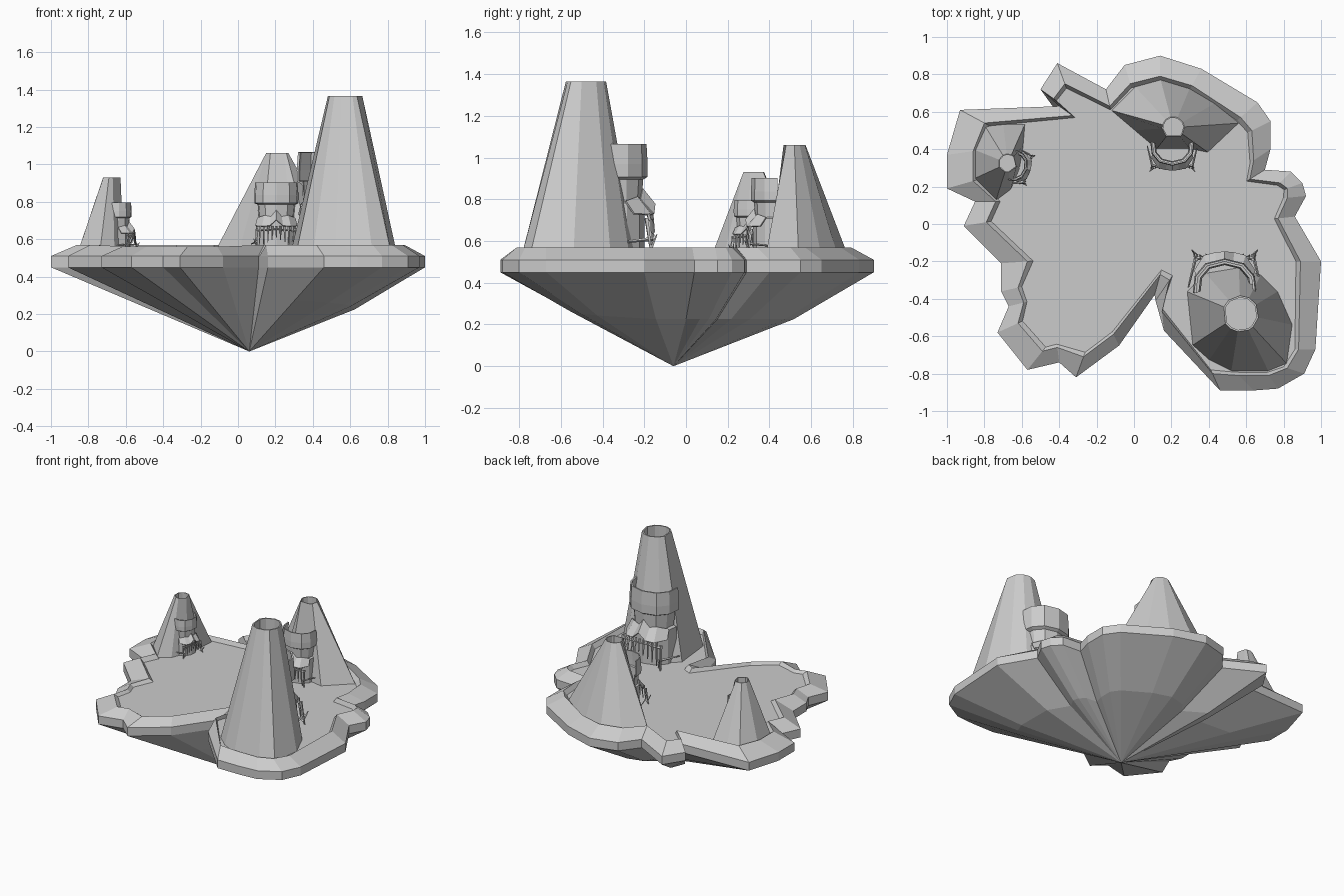
import bpy, math
from mathutils import Vector, Matrix

if "Cube" in bpy.data.objects:
    bpy.data.objects.remove(bpy.data.objects["Cube"])

FLOOR = 0.54


def mesh_object(name, verts, faces, matrix=None):
    me = bpy.data.meshes.new(name)
    me.from_pydata([tuple(v) for v in verts], [], faces)
    me.update()
    ob = bpy.data.objects.new(name, me)
    bpy.context.collection.objects.link(ob)
    if matrix is not None:
        me.transform(matrix)
    return ob


def loft(rings, closed=True):
    """Join equal-length point rings with quads."""
    n = len(rings[0])
    verts = [p for r in rings for p in r]
    faces = []
    for k in range(len(rings) - 1):
        for i in range(n if closed else n - 1):
            j = (i + 1) % n
            faces.append((k*n + i, k*n + j, (k+1)*n + j, (k+1)*n + i))
    return verts, faces


def thicken(ob, t):
    m = ob.modifiers.new("thickness", 'SOLIDIFY')
    m.thickness = t
    m.offset = 0


# Island: rock cone below, upright edge, sloped rim, sunken floor
outer = [(.11, -.38), (.115, -.41), (.16, -.57), (.46, -.89), (.64, -.89), (.77, -.88),
         (.91, -.80), (.97, -.67), (1.0, -.20), (.86, .04), (.92, .15), (.90, .22),
         (.84, .28), (.70, .29), (.73, .40), (.73, .55), (.66, .65), (.36, .83),
         (.14, .90), (-.05, .85), (-.15, .72), (-.41, .86), (-.50, .72), (-.40, .63),
         (-.93, .61), (-1.0, .37), (-1.0, .19), (-.85, .12), (-.91, -.01), (-.71, -.21),
         (-.71, -.36), (-.67, -.44), (-.73, -.58), (-.57, -.78), (-.40, -.74),
         (-.31, -.82), (-.08, -.65)]
ridge = [(.14, -.27), (.19, -.30), (.15, -.47), (.42, -.80), (.56, -.81), (.72, -.81),
         (.82, -.77), (.88, -.67), (.89, -.20), (.77, .03), (.82, .14), (.82, .19),
         (.78, .22), (.62, .24), (.64, .34), (.63, .50), (.57, .57), (.31, .74),
         (.14, .79), (-.02, .75), (-.13, .63), (-.37, .75), (-.43, .67), (-.33, .58),
         (-.80, .54), (-.86, .39), (-.86, .23), (-.74, .12), (-.79, .01), (-.57, -.20),
         (-.62, -.34), (-.59, -.42), (-.62, -.53), (-.49, -.68), (-.41, -.66),
         (-.27, -.71), (-.11, -.59)]
apex = Vector((.06, -.06, 0))


def belly(p):
    q = apex.to_2d().lerp(Vector(p), .6)
    bulge = max(0, min(1, p[0] + p[1] + .3))
    return (q.x, q.y, .27 - .045 * bulge)


rings = [[belly(p) for p in outer],
         [(x, y, .45) for x, y in outer],
         [(x, y, .51) for x, y in outer],
         [(x, y, .57 if x > .1 or y > 0 else .56) for x, y in ridge],
         [(r[0] + .22*(r[0]-o[0]), r[1] + .22*(r[1]-o[1]), FLOOR) for o, r in zip(outer, ridge)]]
verts, faces = loft(rings)
n = len(outer)
faces.append(tuple(range(4*n, 5*n)))
verts.append(tuple(apex))
faces += [(5*n, (i + 1) % n, i) for i in range(n)]
mesh_object("island", verts, faces)


# Hollow-topped towers
def tower(name, base, cx, cy, r, h):
    rim, hole, pit = [], [], []
    for x, y in base:
        a = math.atan2(y - cy, x - cx)
        c, s = math.cos(a), math.sin(a)
        rim.append((cx + r*c, cy + r*s, h))
        hole.append((cx + .9*r*c, cy + .9*r*s, h))
        pit.append((cx + .9*r*c, cy + .9*r*s, h - 1.5*r))
    v, f = loft([[(x, y, FLOOR - .02) for x, y in base], rim, hole, pit])
    m = len(base)
    f.append(tuple(range(3*m, 4*m)))
    mesh_object(name, v, f)


tower("large_tower", [(.28, -.36), (.31, -.65), (.40, -.73), (.52, -.79), (.72, -.79), (.82, -.75),
                      (.85, -.54), (.77, -.36), (.68, -.27), (.56, -.23), (.38, -.26)],
      .57, -.48, .097, 1.365)
tower("rear_tower", [(.12, .40), (.30, .40), (.40, .38), (.57, .54), (.44, .65), (.30, .73),
                     (.14, .78), (0, .74), (-.13, .61), (0, .50)], .21, .515, .06, 1.06)
tower("left_tower", [(-.74, .12), (-.66, .18), (-.61, .30), (-.59, .42), (-.58, .54), (-.70, .54),
                     (-.80, .53), (-.86, .40), (-.86, .24)], -.675, .325, .05, .93)


# Gatehouse in local space: +y forward, z up from the floor
def arc(s, z, fwd=0):
    half = [(.165, -.05), (.155, .04), (.10, .105)]
    pts = half + [(0, .13)] + [(-x, y) for x, y in reversed(half)]
    return [(x*s, y*s + fwd, z) for x, y in pts]


def bar(a, b, r):
    """Tapered four-sided stick from a to b."""
    a, b = Vector(a), Vector(b)
    q = (b - a).to_track_quat('Z', 'Y')
    ring = [Vector((math.cos(t), math.sin(t), 0)) for t in (0, math.pi/2, math.pi, 3*math.pi/2)]
    v, f = loft([[a + q @ (r*p) for p in ring], [b + q @ (.4*r*p) for p in ring]])
    return v, f + [(3, 2, 1, 0), (4, 5, 6, 7)]


def gatehouse(name, x, y, angle, s):
    m = Matrix.Translation((x, y, FLOOR)) @ Matrix.Rotation(angle, 4, 'Z') @ Matrix.Scale(s, 4)
    # wide parapet band, standing free of the tower
    v, f = loft([arc(.86, .36), arc(1, .37), arc(1, .43), arc(.96, .525)], False)
    thicken(mesh_object(name + "_parapet", v, f, m), .012*s)
    # narrower wall beneath
    v, f = loft([arc(.90, -.02), arc(.90, .24), arc(.80, .25), arc(.86, .37)], False)
    thicken(mesh_object(name + "_wall", v, f, m), .008*s)
    # sloping porch roof with a raised middle
    top = [(-.145, .03, .25), (-.09, .085, .27), (-.04, .10, .26), (0, .11, .31),
           (.04, .10, .26), (.09, .085, .27), (.145, .03, .25)]
    low = [(-.16, .07, .19), (-.11, .15, .185), (-.05, .165, .19), (0, .17, .235),
           (.05, .165, .19), (.11, .15, .185), (.16, .07, .19)]
    v, f = loft([top, low], False)
    thicken(mesh_object(name + "_porch_roof", v, f, m), .01*s)
    # row of hanging pales, longer at the outside, and slanted side stakes
    sticks = []
    for i in range(-4, 5):
        px = i * .031
        drop = .10 - .018 * abs(i)
        sticks.append(bar((px, .155 - .12*abs(px), .19), (px*1.08, .168 - .1*abs(px), drop), .009))
    for d in (-1, 1):
        sticks.append(bar((d*.15, .13, .17), (d*.165, .155, -.01), .011))
        sticks.append(bar((d*.15, .16, .07), (d*.195, -.02, .05), .010))
        sticks.append(bar((d*.15, .15, .02), (d*.175, .18, .09), .009))
    sticks.append(bar((-.15, .135, .155), (0, .16, .165), .010))
    sticks.append(bar((.15, .135, .155), (0, .16, .165), .010))
    v, f = [], []
    for sv, sf in sticks:
        f += [tuple(i + len(v) for i in face) for face in sf]
        v += sv
    mesh_object(name + "_pales", v, f, m)


gatehouse("large_gate", .485, -.32, 0, 1.0)
gatehouse("rear_gate", .205, .405, math.pi, .69)
gatehouse("left_gate", -.635, .31, math.radians(-106), .49)
